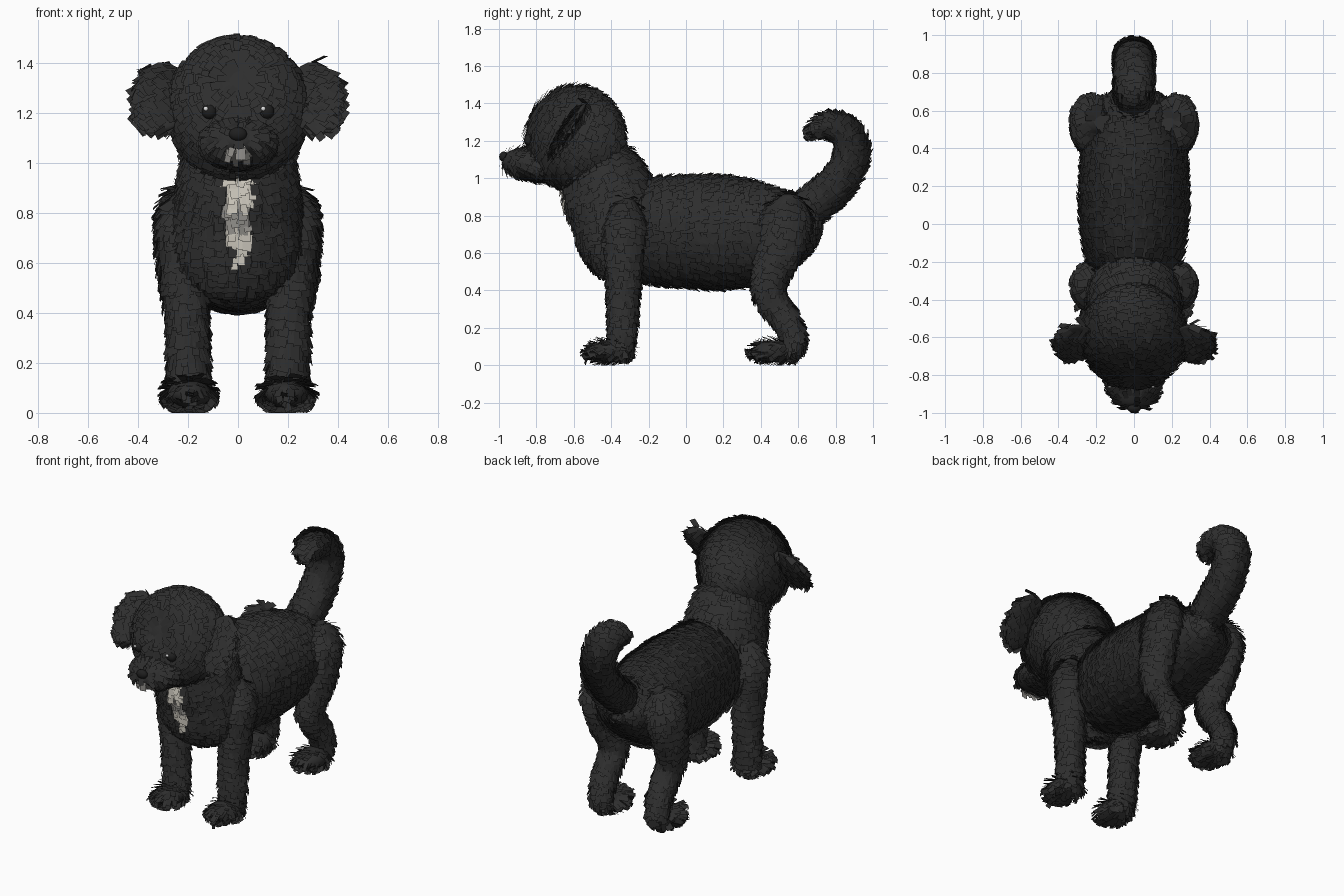
import bpy, bmesh, math, random
from mathutils import Vector, Matrix

random.seed(4)
if "Cube" in bpy.data.objects:
    bpy.data.objects.remove(bpy.data.objects["Cube"])


def material(name, rgb):
    m = bpy.data.materials.new(name)
    m.use_nodes = True
    m.diffuse_color = (*rgb, 1)
    bsdf = m.node_tree.nodes["Principled BSDF"]
    bsdf.inputs["Base Color"].default_value = (*rgb, 1)
    bsdf.inputs["Roughness"].default_value = 0.9
    return m


black = material("black fur", (0.027, 0.027, 0.027))
cream = material("cream fur", (0.60, 0.57, 0.50))
grey = material("grey fur", (0.30, 0.29, 0.27))
skin = material("dark nose and eyes", (0.014, 0.014, 0.014))
glint = material("eye glint", (0.75, 0.75, 0.75))
FUR = [black, cream, grey]


def plain(p):
    return 0


def chest_colour(p):
    """Cream blaze down the chest, with a grey band across it."""
    half = 0.06 if p.z > 0.75 else 0.04 if p.z > 0.65 else 0.018
    if abs(p.x) > half or p.y > -0.5 or not 0.59 < p.z < 0.95:
        return 0
    return 2 if 0.74 < p.z < 0.81 else 1


def chin_colour(p):
    return 2 if abs(p.x) < 0.045 and p.y < -0.9 and p.z < 1.05 else 0


def finish(name, bm, mats):
    mesh = bpy.data.meshes.new(name)
    bm.to_mesh(mesh)
    bm.free()
    for m in mats:
        mesh.materials.append(m)
    ob = bpy.data.objects.new(name, mesh)
    bpy.context.collection.objects.link(ob)
    return ob


def add_fur(bm, flow, length, width, lift, colour, density=1500):
    """Cover the surface with overlapping flat tufts combed along flow."""
    bm.normal_update()
    for face in list(bm.faces):
        face.smooth = True
        face.material_index = colour(face.calc_center_median())
        wanted = face.calc_area() * density
        for _ in range(int(wanted + random.random())):
            w = [random.random() + 0.01 for _ in face.verts]
            total = sum(w)
            p = sum((v.co * k for v, k in zip(face.verts, w)), Vector()) / total
            n = sum((v.normal * k for v, k in zip(face.verts, w)), Vector()).normalized()
            d = flow(p)
            d = d - n * d.dot(n)
            if d.length < 0.02:
                continue
            d.normalize()
            side = d.cross(n)
            d = (d + side * random.uniform(-0.25, 0.25)).normalized()
            side = d.cross(n) * width * random.uniform(0.35, 0.6)
            tip = d * length * random.uniform(0.7, 1.2) + n * lift * random.uniform(0.6, 1.3)
            corners = [p - side, p + side, p + side + tip, p - side + tip]
            for c in corners:
                c.z = max(c.z, 0)
            tuft = bm.faces.new([bm.verts.new(c) for c in corners])
            tuft.material_index = colour(p + tip * 0.5)


def spline(points, steps):
    """Smooth curve through rows of values."""
    rows = [Vector(p) for p in points]
    out = []
    for i in range(len(rows) - 1):
        a, b, c, d = (rows[min(max(i + k, 0), len(rows) - 1)] for k in (-1, 0, 1, 2))
        for s in range(steps):
            t = s / steps
            out.append(b + (c - a) * (t / 2) + (a * 2 - b * 5 + c * 4 - d) * (t * t / 2)
                       + (b * 3 - a - c * 3 + d) * (t ** 3 / 2))
    return out + [rows[-1]]


def limb(name, points, side=1, length=0.06, width=0.035, lift=0.016,
         colour=plain, flow=None, segments=24):
    """Furry tube; each point is x, y, z, half width, half depth."""
    rows = spline(points, 4)
    path = [Vector((r[0] * side, r[1], r[2])) for r in rows]
    bm = bmesh.new()
    rings, tangents = [], []
    for i, (c, r) in enumerate(zip(path, rows)):
        t = (path[min(i + 1, len(path) - 1)] - path[max(i - 1, 0)]).normalized()
        a = Vector((1, 0, 0))
        a = (a - t * a.dot(t)).normalized()
        b = t.cross(a)
        tangents.append(t)
        rings.append([bm.verts.new(c + a * max(r[3], 0.005) * math.cos(q) + b * max(r[4], 0.005) * math.sin(q))
                      for q in (math.tau * k / segments for k in range(segments))])
    for r0, r1 in zip(rings, rings[1:]):
        for k in range(segments):
            j = (k + 1) % segments
            bm.faces.new((r0[k], r0[j], r1[j], r1[k]))
    bm.faces.new(rings[0][::-1])
    bm.faces.new(rings[-1])

    def along(p):
        return tangents[min(range(len(path)), key=lambda i: (path[i] - p).length)]

    add_fur(bm, flow or along, length, width, lift, colour)
    return finish(name, bm, FUR)


def ball_mesh(centre, radii, tilt=0.0, detail=4):
    bm = bmesh.new()
    bmesh.ops.create_icosphere(bm, subdivisions=detail, radius=1, matrix=Matrix.LocRotScale(
        Vector(centre), Matrix.Rotation(tilt, 3, "X"), Vector(radii)))
    return bm


def furry_ball(name, centre, radii, flow, tilt=0.0, detail=4, length=0.06, width=0.035,
               lift=0.016, density=1500):
    bm = ball_mesh(centre, radii, tilt, detail)
    add_fur(bm, flow, length, width, lift, plain, density)
    return finish(name, bm, FUR)


def smooth_ball(name, centre, radii, mat):
    bm = ball_mesh(centre, radii, detail=3)
    for f in bm.faces:
        f.smooth = True
    return finish(name, bm, [mat])


# Trunk, chest and tail
limb("body", [(0, -0.36, 0.73, 0.16, 0.18), (0, -0.22, 0.72, 0.24, 0.27), (0, 0, 0.715, 0.28, 0.295),
              (0, 0.18, 0.71, 0.285, 0.30), (0, 0.36, 0.71, 0.275, 0.275), (0, 0.52, 0.725, 0.24, 0.215),
              (0, 0.64, 0.74, 0.18, 0.14), (0, 0.7, 0.745, 0.07, 0.06)], segments=32)
limb("neck_and_chest", [(0, -0.50, 1.10, 0.20, 0.19), (0, -0.43, 0.95, 0.23, 0.24),
                        (0, -0.39, 0.80, 0.25, 0.225), (0, -0.37, 0.65, 0.25, 0.20),
                        (0, -0.36, 0.53, 0.19, 0.14), (0, -0.35, 0.47, 0.06, 0.04)],
     colour=chest_colour, segments=32)
limb("tail", [(0, 0.60, 0.80, 0.10, 0.10), (0, 0.72, 0.89, 0.10, 0.10), (0, 0.83, 1.00, 0.10, 0.095),
              (0, 0.885, 1.13, 0.10, 0.09), (0, 0.86, 1.23, 0.10, 0.085), (0, 0.78, 1.275, 0.095, 0.075),
              (0, 0.71, 1.265, 0.08, 0.055), (0, 0.675, 1.235, 0.04, 0.03)])

# Head and muzzle
furry_ball("head", (0, -0.595, 1.215), (0.268, 0.262, 0.275),
           lambda p: Vector((0, 1, -0.45)), density=1900)
limb("muzzle", [(0, -0.74, 1.075, 0.14, 0.10), (0, -0.84, 1.08, 0.145, 0.09),
                (0, -0.91, 1.085, 0.125, 0.075), (0, -0.96, 1.09, 0.08, 0.05),
                (0, -0.98, 1.095, 0.03, 0.02)],
     length=0.045, width=0.028, lift=0.014, colour=chin_colour,
     flow=lambda p: Vector((p.x * 2, 0.8, -0.5)))
smooth_ball("nose", (0, -0.975, 1.115), (0.036, 0.024, 0.028), skin)

for side, label in ((1, "left"), (-1, "right")):
    # Eyes and ears
    smooth_ball(label + "_eye", (0.115 * side, -0.838, 1.205), (0.03, 0.026, 0.03), skin)
    smooth_ball(label + "_eye_glint", (0.115 * side - 0.014, -0.863, 1.217), (0.009, 0.006, 0.009), glint)
    furry_ball(label + "_ear", (0.30 * side, -0.625, 1.265), (0.105, 0.024, 0.165),
               lambda p: Vector((side * 0.8, -0.35, -0.6)), tilt=-0.58, detail=3)

    # Front leg
    limb(label + "_front_leg", [(0.20, -0.32, 0.88, 0.05, 0.05), (0.225, -0.325, 0.76, 0.09, 0.11),
                                (0.22, -0.33, 0.60, 0.09, 0.095), (0.205, -0.335, 0.40, 0.08, 0.082),
                                (0.20, -0.34, 0.20, 0.078, 0.07), (0.195, -0.35, 0.07, 0.075, 0.06)], side)

    # Hind leg
    limb(label + "_hind_leg", [(0.20, 0.56, 0.90, 0.05, 0.05), (0.225, 0.545, 0.80, 0.09, 0.13),
                               (0.23, 0.50, 0.62, 0.09, 0.115), (0.215, 0.45, 0.46, 0.08, 0.09),
                               (0.20, 0.46, 0.36, 0.075, 0.08), (0.20, 0.54, 0.23, 0.07, 0.068),
                               (0.20, 0.575, 0.13, 0.065, 0.06), (0.20, 0.55, 0.07, 0.06, 0.05)], side)

    # Paws with splayed tufts
    for part, y in (("_front_paw", -0.405), ("_hind_paw", 0.475)):
        furry_ball(label + part, (0.195 * side, y, 0.075), (0.088, 0.115, 0.058),
                   lambda p: Vector(((p.x - 0.195 * side) * 8, (p.y - y - 0.08) * 6, -0.35)),
                   detail=3, length=0.055, width=0.028, lift=0.025)
